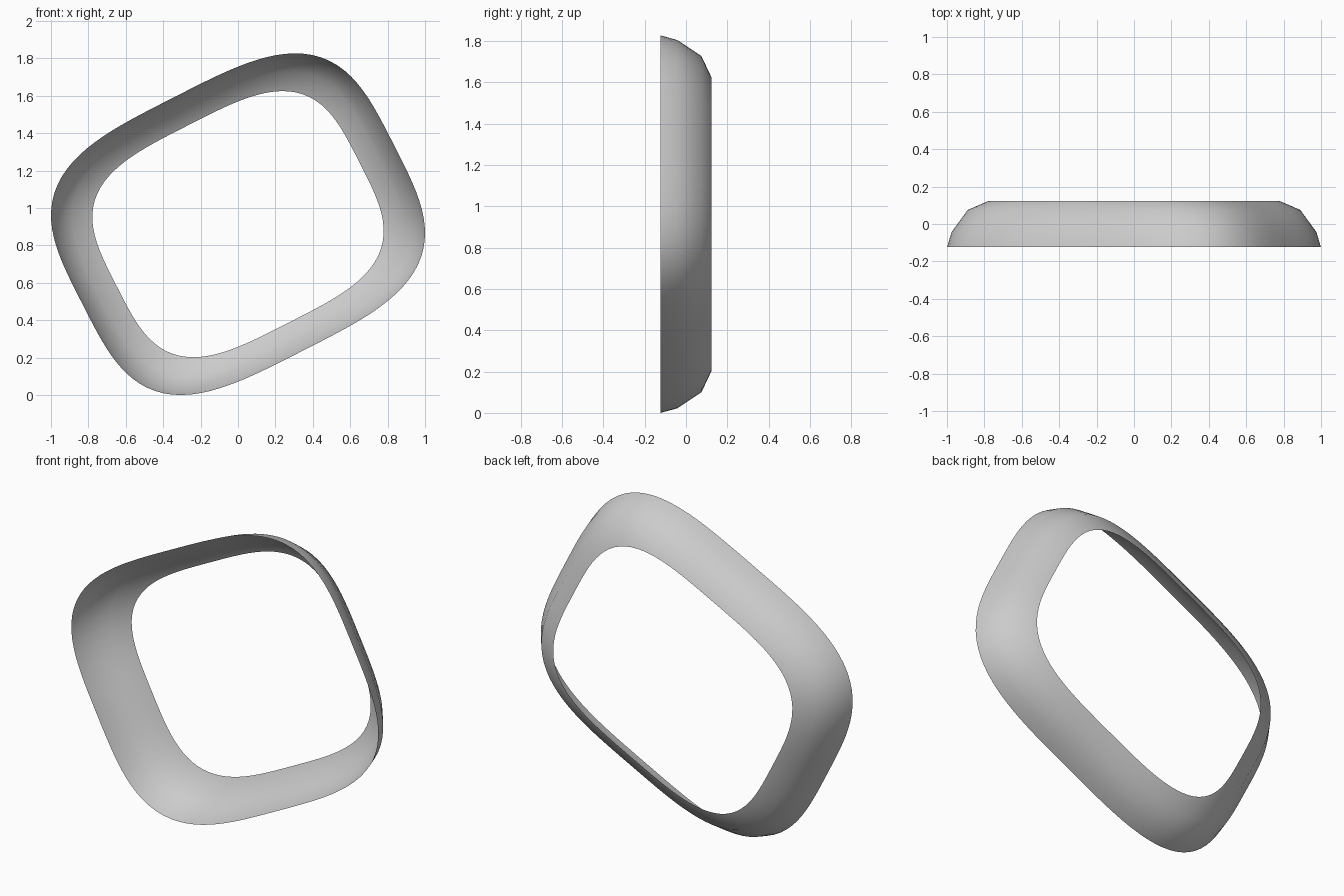
import bpy, bmesh, math
from mathutils import Matrix

if "Cube" in bpy.data.objects:
    bpy.data.objects.remove(bpy.data.objects["Cube"])

SEGMENTS = 128
HALF_W, HALF_H, POWER = 0.935, 0.76, 3.5
TILT = math.radians(27)
# Rim cross-section: (depth y, scale of the outline)
PROFILE = [(-0.123, 1.0), (-0.043, 0.976), (0.075, 0.89), (0.123, 0.779)]


def outline(t):
    """Point on the rounded-rectangle outline, tilted about y."""
    c, s = math.cos(t), math.sin(t)
    r = (abs(c / HALF_W) ** POWER + abs(s / HALF_H) ** POWER) ** (-1 / POWER)
    u, v = r * c, r * s
    return (u * math.cos(TILT) - v * math.sin(TILT),
            u * math.sin(TILT) + v * math.cos(TILT))


# Open rim shell: loft the outline through the cross-section
bm = bmesh.new()
rings = []
for y, k in PROFILE:
    pts = [outline(2 * math.pi * i / SEGMENTS) for i in range(SEGMENTS)]
    rings.append([bm.verts.new((x * k, y, z * k)) for x, z in pts])
for a, b in zip(rings, rings[1:]):
    for i in range(SEGMENTS):
        j = (i + 1) % SEGMENTS
        bm.faces.new((a[i], b[i], b[j], a[j])).smooth = True

# Normals point away from the centre; rest the rim on z = 0
bm.normal_update()
if sum(f.normal.dot(f.calc_center_median()) for f in bm.faces) < 0:
    bmesh.ops.reverse_faces(bm, faces=bm.faces[:])
bmesh.ops.transform(bm, matrix=Matrix.Translation(
    (0, 0, -min(v.co.z for v in bm.verts))), verts=bm.verts[:])

mesh = bpy.data.meshes.new("rim")
bm.to_mesh(mesh)
bm.free()
bpy.context.collection.objects.link(bpy.data.objects.new("rim", mesh))
